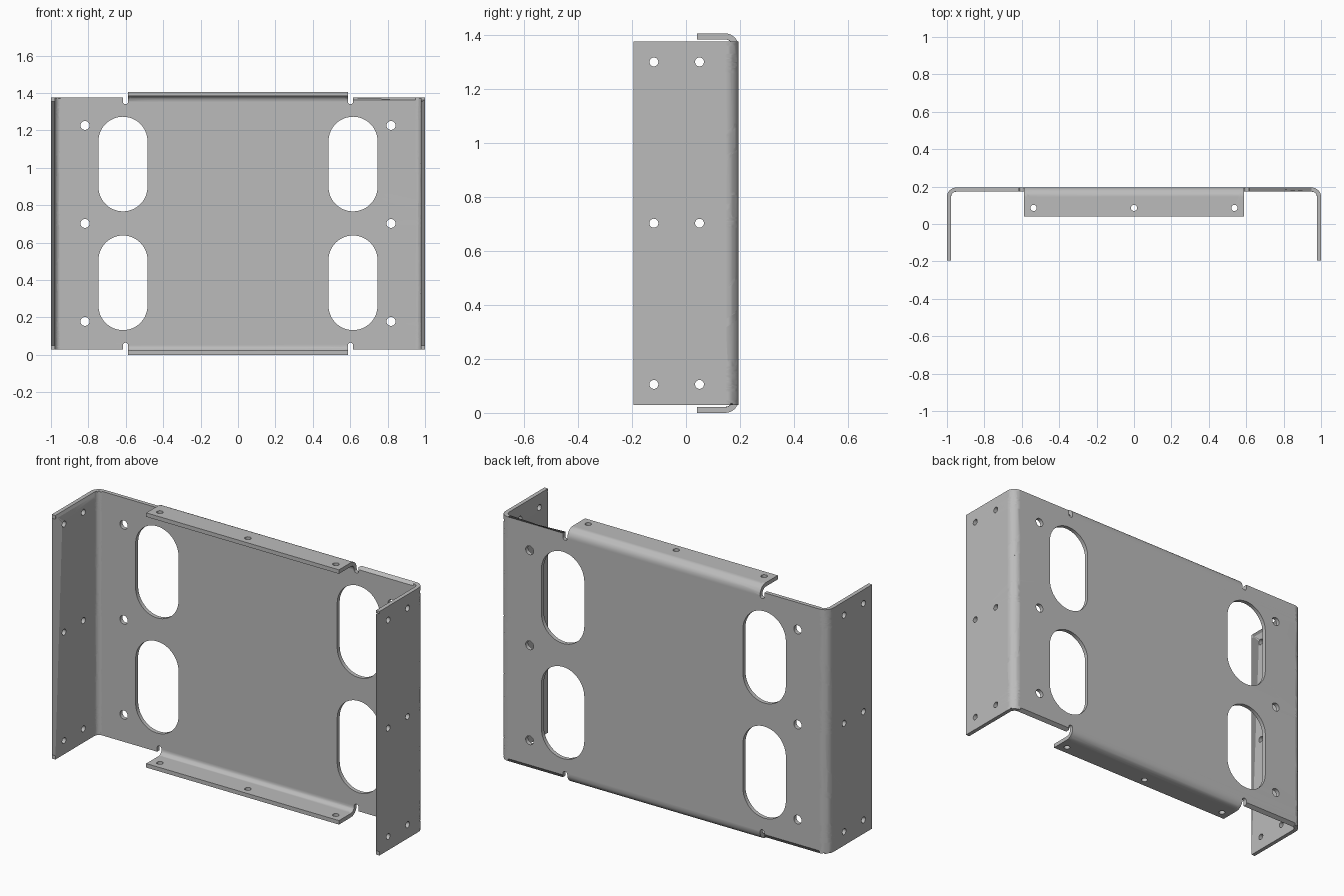
import bpy, bmesh
from math import pi, sin, cos
from mathutils import Vector

if "Cube" in bpy.data.objects:
    bpy.data.objects.remove(bpy.data.objects["Cube"], do_unlink=True)

# Sheet metal sizes
THICK = 0.022
OUTER = 0.05                      # outside bend radius
R = OUTER - THICK / 2             # bend radius at mid-thickness
ARC = R * pi / 2                  # flat length of a bend
BACK = 0.195                      # y of the back face
BEND_Y = BACK - OUTER             # y where the legs become straight
MID_Z = 0.7025
BEND_U = 1.0 - OUTER              # where the side walls start to bend
BEND_V = MID_Z - OUTER            # where the tabs start to bend
HALF_W = BEND_U + ARC + BEND_Y + BACK
HALF_TAB = BEND_V + ARC + BEND_Y - 0.04
SIDE_V = 0.673                    # half height of the side walls
TAB_U, NOTCH_U = 0.588, 0.615     # inner and outer edge of the relief notch
STEPS = 8


def arc(cx, cy, r, start, end, n):
    return [(cx + r * cos(start + (end - start) * i / n),
             cy + r * sin(start + (end - start) * i / n)) for i in range(n + 1)]


def circle(cx, cy, r):
    return arc(cx, cy, r, 0, 2 * pi, 32)[:-1]


def slot(cx, cy, r, half):
    return (arc(cx, cy + half - r, r, 0, pi, 24)
            + arc(cx, cy - half + r, r, pi, 2 * pi, 24))


# Flat pattern outline: one quarter, mirrored four ways
notch = arc((TAB_U + NOTCH_U) / 2, 0.651, (NOTCH_U - TAB_U) / 2, 0, -pi, 12)
quarter = [(HALF_W, SIDE_V), (NOTCH_U, SIDE_V)] + notch + [(TAB_U, HALF_TAB)]
outline = (quarter
           + [(-u, v) for u, v in reversed(quarter)]
           + [(-u, -v) for u, v in quarter]
           + [(u, -v) for u, v in reversed(quarter)])
loops = [outline]

# Openings: large slots, web holes, side wall holes, tab holes
wall = BEND_U + ARC + BEND_Y
for s in (-1, 1):
    for t in (-1, 1):
        loops.append(slot(s * 0.615, t * 0.3175, 0.131, 0.253))
    for t in (-1, 0, 1):
        loops.append(circle(s * 0.818, t * 0.524, 0.024))
        for y in (0.05, -0.119):
            loops.append(circle(s * (wall - y), t * 0.597, 0.0165))
        loops.append(circle(t * 0.537, s * (BEND_V + ARC + BEND_Y - 0.086), 0.0165))

# Filled, extruded flat sheet
curve = bpy.data.curves.new("flat_pattern", 'CURVE')
curve.dimensions = '2D'
curve.fill_mode = 'BOTH'
curve.extrude = THICK / 2
for pts in loops:
    spline = curve.splines.new('POLY')
    spline.points.add(len(pts) - 1)
    for p, (u, v) in zip(spline.points, pts):
        p.co = (u, v, 0, 1)
    spline.use_cyclic_u = True
flat = bpy.data.objects.new("flat_pattern", curve)
bpy.context.collection.objects.link(flat)
bpy.context.view_layer.update()
mesh = bpy.data.meshes.new_from_object(
    flat.evaluated_get(bpy.context.evaluated_depsgraph_get()))
bpy.data.objects.remove(flat, do_unlink=True)

# Cut the bend lines into the sheet
bm = bmesh.new()
bm.from_mesh(mesh)
bmesh.ops.remove_doubles(bm, verts=bm.verts, dist=1e-5)
for axis, start in ((Vector((1, 0, 0)), BEND_U), (Vector((0, 1, 0)), BEND_V)):
    for s in (-1, 1):
        for k in range(STEPS + 1):
            bmesh.ops.bisect_plane(
                bm, geom=bm.verts[:] + bm.edges[:] + bm.faces[:], dist=1e-5,
                plane_co=axis * s * (start + ARC * k / STEPS), plane_no=axis)


def bend(p, n, start):
    """Wrap flat distance p around the bend; return position and depth."""
    d = abs(p) - start
    if d <= 0:
        return p, BEND_Y + R + n
    angle = min(d, ARC) / R
    rest = max(0, d - ARC)
    pos = start + (R + n) * sin(angle)
    return (pos if p > 0 else -pos), BEND_Y + (R + n) * cos(angle) - rest


# Fold side walls and tabs forward
for vert in bm.verts:
    u, v, n = vert.co
    if abs(u) < (TAB_U + NOTCH_U) / 2:
        z, y = bend(v, n, BEND_V)
        x = u
    else:
        x, y = bend(u, n, BEND_U)
        z = v
    vert.co = (x, y, z + MID_Z)
bmesh.ops.dissolve_limit(bm, angle_limit=0.02, verts=bm.verts, edges=bm.edges)
bmesh.ops.recalc_face_normals(bm, faces=bm.faces)
bm.to_mesh(mesh)
bm.free()

# Bracket object and material
mesh.name = "mounting_bracket"
bracket = bpy.data.objects.new("mounting_bracket", mesh)
bpy.context.collection.objects.link(bracket)
grey = bpy.data.materials.new("plain_grey")
grey.use_nodes = True
color = (0.5, 0.5, 0.5, 1)
grey.diffuse_color = color
grey.node_tree.nodes["Principled BSDF"].inputs["Base Color"].default_value = color
mesh.materials.clear()
mesh.materials.append(grey)

# Smooth bends, crisp edges
bpy.ops.object.select_all(action='DESELECT')
bracket.select_set(True)
bpy.context.view_layer.objects.active = bracket
bpy.ops.object.shade_smooth_by_angle(angle=0.5)
weighted = bracket.modifiers.new("weighted_normals", 'WEIGHTED_NORMAL')
weighted.weight = 100
weighted.keep_sharp = True
